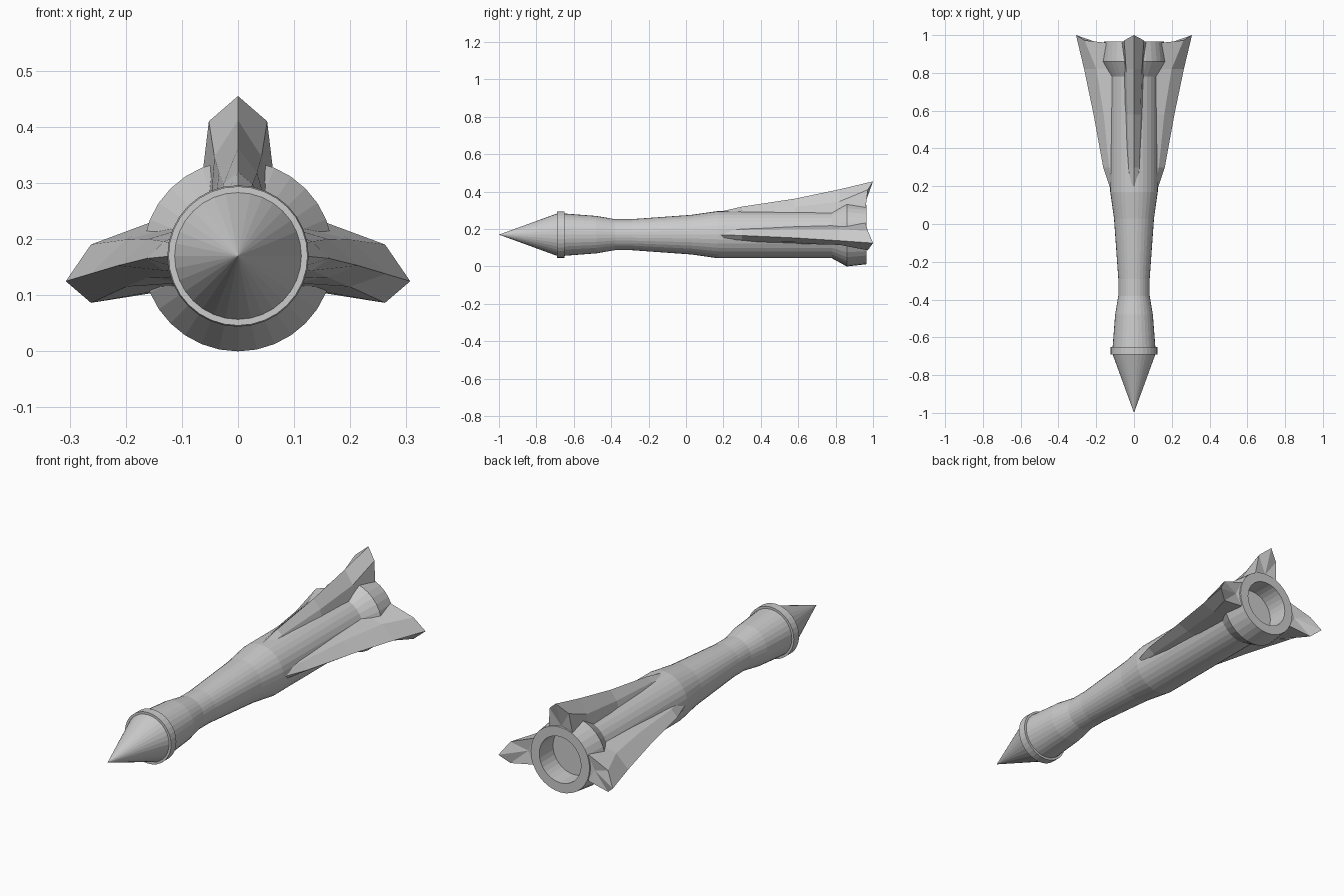
import bpy, bmesh, math

if "Cube" in bpy.data.objects:
    bpy.data.objects.remove(bpy.data.objects["Cube"])

AXIS_Z = 0.17
SIDES = 32


def make_object(name, bm):
    bmesh.ops.remove_doubles(bm, verts=bm.verts, dist=1e-5)
    bmesh.ops.recalc_face_normals(bm, faces=bm.faces)
    mesh = bpy.data.meshes.new(name)
    bm.to_mesh(mesh)
    bm.free()
    obj = bpy.data.objects.new(name, mesh)
    obj.location.z = AXIS_Z
    bpy.context.collection.objects.link(obj)
    return obj


def lathe(name, profile):
    """Revolve (y, radius) points around the long axis."""
    bm = bmesh.new()
    rings = []
    for y, r in profile:
        if r == 0:
            rings.append([bm.verts.new((0, y, 0))] * SIDES)
        else:
            rings.append([bm.verts.new((r * math.cos(a), y, r * math.sin(a)))
                          for a in (2 * math.pi * i / SIDES for i in range(SIDES))])
    for a, b in zip(rings, rings[1:]):
        for i in range(SIDES):
            j = (i + 1) % SIDES
            bm.faces.new(list(dict.fromkeys((a[i], a[j], b[j], b[i]))))
    return make_object(name, bm)


# Nose, collar, and hollow-ended body
lathe("nose_cone", [(-1.0, 0), (-0.69, 0.113), (-0.67, 0.113), (-0.67, 0)])
lathe("collar", [(-0.69, 0.1), (-0.69, 0.124), (-0.65, 0.124), (-0.65, 0.1), (-0.69, 0.1)])
lathe("body", [(-0.67, 0), (-0.67, 0.113), (-0.65, 0.113), (-0.48, 0.1), (-0.38, 0.083),
               (-0.29, 0.083), (0.03, 0.106), (0.17, 0.126), (0.78, 0.126),
               (0.86, 0.17), (0.965, 0.158), (0.965, 0.112), (0.86, 0.112), (0.86, 0)])

# Fin sections: y, ridge radius, shoulder half width, shoulder radius, base half width, base radius
SECTIONS = [
    (0.17, 0.120, 0.020, 0.112, 0.030, 0.10),
    (0.30, 0.150, 0.026, 0.128, 0.040, 0.10),
    (0.58, 0.192, 0.034, 0.148, 0.048, 0.10),
    (0.82, 0.242, 0.042, 0.177, 0.054, 0.10),
    (0.96, 0.285, 0.052, 0.240, 0.064, 0.14),
]


def fin(name, place):
    """place(width, y, radius) maps a fin point to its position round the body."""
    bm = bmesh.new()
    loops = []
    for k, (y, ridge, sw, sr, bw, br) in enumerate(SECTIONS):
        last = k == len(SECTIONS) - 1
        tip_y, sh_y = (1.0, 0.972) if last else (y, y)
        pts = [(-bw, y, br), (-sw, sh_y, sr), (0, tip_y, ridge), (sw, sh_y, sr), (bw, y, br)]
        loops.append([bm.verts.new(place(*p)) for p in pts])
    for a, b in zip(loops, loops[1:]):
        for i in range(5):
            j = (i + 1) % 5
            bm.faces.new((a[i], a[j], b[j], b[i]))
    bm.faces.new(loops[0])
    # Folded-in trailing face
    end = loops[-1]
    centre = bm.verts.new(place(0, 0.955, 0.16))
    for i in range(5):
        bm.faces.new((end[i], end[(i + 1) % 5], centre))
    return make_object(name, bm)


def side_place(sign):
    # Side fins reach a little further out and droop toward the tip
    def place(w, y, r):
        reach = r + 0.022 * min(1, max(0, (r - 0.12) / 0.05))
        droop = 0.045 * max(0, (r - 0.135) / 0.15)
        return (sign * reach, y, w - droop)
    return place


fin("top_fin", lambda w, y, r: (w, y, r))
fin("right_fin", side_place(1))
fin("left_fin", side_place(-1))
